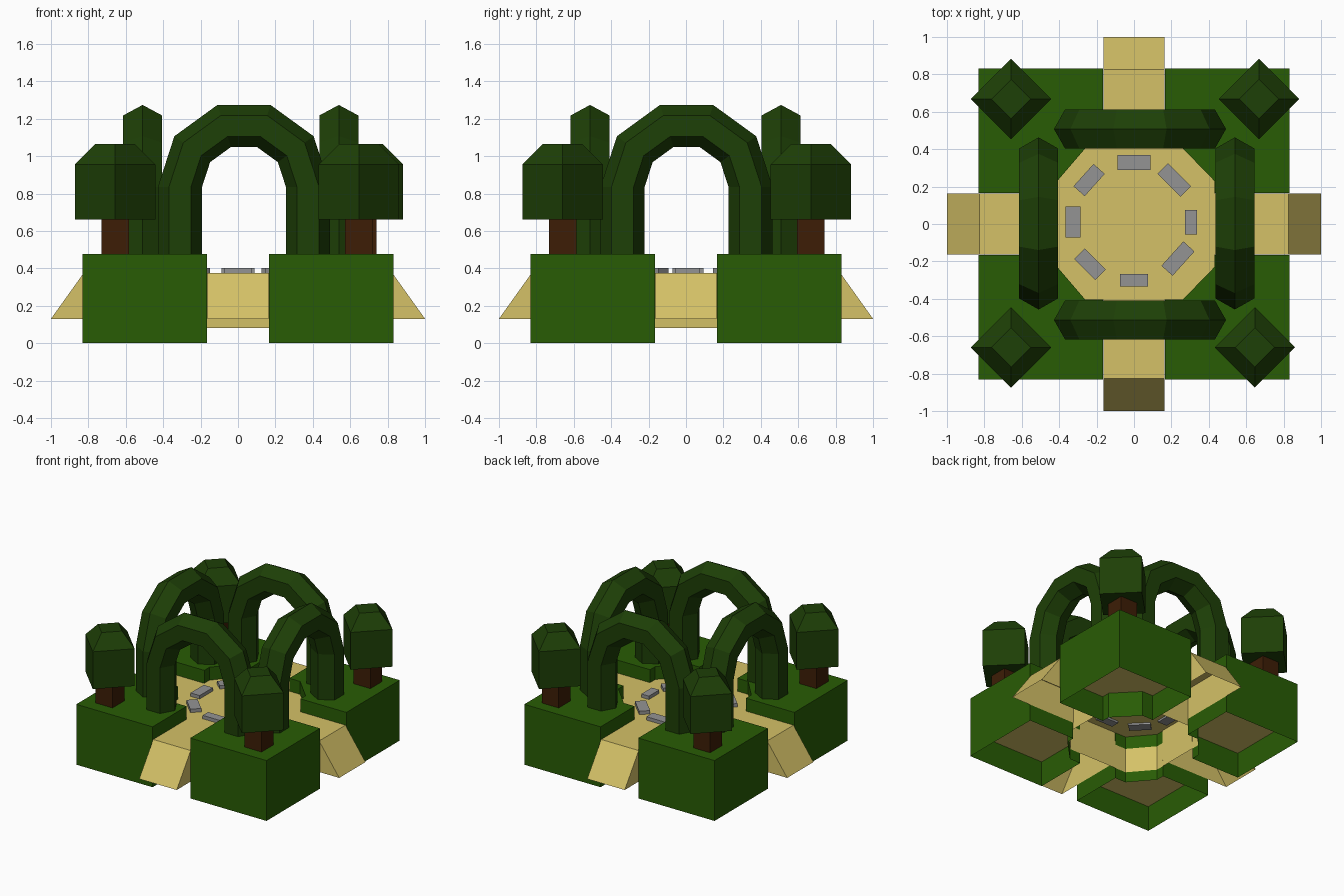
import bpy, bmesh, math
from mathutils import Matrix

if "Cube" in bpy.data.objects:
    bpy.data.objects.remove(bpy.data.objects["Cube"])


def material(name, rgb):
    m = bpy.data.materials.new(name)
    m.diffuse_color = (*rgb, 1)
    m.use_nodes = True
    m.node_tree.nodes["Principled BSDF"].inputs["Base Color"].default_value = m.diffuse_color
    return m


GRASS = material("grass_green", (0.0215, 0.107, 0.0014))
LEAF = material("leaf_green", (0.0125, 0.050, 0.0020))
SAND = material("sand", (0.66, 0.535, 0.135))
BARK = material("bark_brown", (0.047, 0.0125, 0.0018))
STONE = material("stone_grey", (0.295, 0.295, 0.295))


def finish(bm, name, mats, fix=True):
    if fix:
        bmesh.ops.recalc_face_normals(bm, faces=bm.faces[:])
    me = bpy.data.meshes.new(name)
    bm.to_mesh(me)
    bm.free()
    for m in mats:
        me.materials.append(m)
    ob = bpy.data.objects.new(name, me)
    bpy.context.collection.objects.link(ob)
    return ob


def loft(name, rings, mats, open_bottom=False):
    """Joins equal-length rings of points into a faceted solid."""
    bm = bmesh.new()
    vs = [[bm.verts.new(p) for p in r] for r in rings]
    n = len(rings[0])
    for a, b in zip(vs, vs[1:]):
        for i in range(n):
            j = (i + 1) % n
            bm.faces.new((a[i], a[j], b[j], b[i]))
    bm.faces.new(vs[0][::-1])
    bm.faces.new(vs[-1])
    bmesh.ops.recalc_face_normals(bm, faces=bm.faces[:])
    if open_bottom:
        low = [f for f in bm.faces if f.normal.z < -0.9]
        bmesh.ops.delete(bm, geom=low, context='FACES')
    return finish(bm, name, mats, fix=False)


def prism(name, outline, z0, z1, mats, open_bottom=False):
    return loft(name, [[(x, y, z) for x, y in outline] for z in (z0, z1)], mats, open_bottom)


def square(cx, cy, r, z, turn):
    return [(cx + r * math.cos(turn + k * math.pi / 2),
             cy + r * math.sin(turn + k * math.pi / 2), z) for k in range(4)]


# Corner lawns: open-bottomed raised beds cut around the plaza
for sx in (1, -1):
    for sy in (1, -1):
        e = 0.43 if sx > 0 else 0.41
        pts = [(0.165, 0.832), (0.832, 0.832), (0.832, 0.165), (e, 0.165),
               (e, 0.23), (0.26, 0.405), (0.165, 0.405)]
        pts = [(sx * x, sy * y) for x, y in pts]
        prism("corner_lawn", pts, 0, 0.477, [GRASS], open_bottom=True)
        # sand sheet inside the lawn
        bm = bmesh.new()
        f = bm.faces.new([bm.verts.new((x, y, 0.2)) for x, y in pts])
        f.normal_update()
        if f.normal.z < 0:
            f.normal_flip()
        finish(bm, "lawn_underside", [SAND], fix=False)

# Octagonal plaza, open below, its rim tucked just into the lawns
octagon = [(0.43, 0.23), (0.26, 0.405), (-0.26, 0.405), (-0.41, 0.23),
           (-0.41, -0.23), (-0.26, -0.405), (0.26, -0.405), (0.43, -0.23)]
loft("plaza", [[(x * s, y * s, z) for x, y in octagon]
               for s, z in ((0.99, 0.08), (1.005, 0.375))], [SAND], open_bottom=True)

# Four paths, each ending in a ramp
profile = [(0.405, 0.13), (1.0, 0.13), (0.825, 0.375), (0.405, 0.375)]
for k in range(4):
    ob = loft("path_ramp", [[(x, y, z) for x, z in profile] for y in (-0.164, 0.164)],
              [SAND], open_bottom=True)
    ob.data.transform(Matrix.Rotation(k * math.pi / 2, 4, 'Z'))

# Leafy arches: hexagonal section swept up, over in five segments, and down
R, SPRING = 0.342, 0.836
path = [(R, 0.44, 0)]
path += [(R * math.cos(t), SPRING + R * math.sin(t), t)
         for t in (k * math.pi / 5 for k in range(6))]
path += [(-R, 0.44, math.pi)]
for cx, cy, turn in ((0.032, -0.513, 0), (0.032, 0.508, 0),
                     (-0.51, 0.003, 1), (0.539, 0.003, 1)):
    rings = []
    for px, pz, t in path:
        ring = []
        for k in range(6):
            a = k * math.pi / 3
            u, v = 0.118 * math.cos(a), 0.12 * math.sin(a)
            ring.append((px + u * math.cos(t), v, pz + u * math.sin(t)))
        rings.append(ring)
    ob = loft("leaf_arch", rings, [LEAF])
    ob.data.transform(Matrix.Translation((cx, cy, 0)) @
                      Matrix.Rotation(turn * math.pi / 2, 4, 'Z'))

# Corner trees: square trunk and a square canopy with a tapered crown
for cx, cy in ((-0.657, 0.668), (0.668, 0.668), (-0.657, -0.66), (0.646, -0.66)):
    loft("tree_trunk", [square(cx, cy, 0.104, z, math.pi / 4) for z in (0.46, 0.68)], [BARK])
    loft("tree_canopy", [square(cx, cy, 0.215, 0.66, 0), square(cx, cy, 0.215, 0.955, 0),
                         square(cx, cy, 0.105, 1.065, 0)], [LEAF])

# Ring of paving stones
for x, y, w, d, turn in ((0, 0.33, 0.175, 0.08, 0), (0.215, 0.235, 0.175, 0.08, -45),
                         (0.305, 0.01, 0.065, 0.13, 0), (0.235, -0.185, 0.175, 0.08, 48),
                         (0, -0.3, 0.15, 0.068, 0), (-0.235, -0.215, 0.16, 0.08, -45),
                         (-0.325, 0.01, 0.08, 0.165, 0), (-0.24, 0.235, 0.16, 0.08, 48)):
    ob = prism("paving_stone", [(-w / 2, -d / 2), (w / 2, -d / 2), (w / 2, d / 2), (-w / 2, d / 2)],
               0.36, 0.402, [STONE])
    ob.data.transform(Matrix.Translation((x, y, 0)) @
                      Matrix.Rotation(math.radians(turn), 4, 'Z'))
